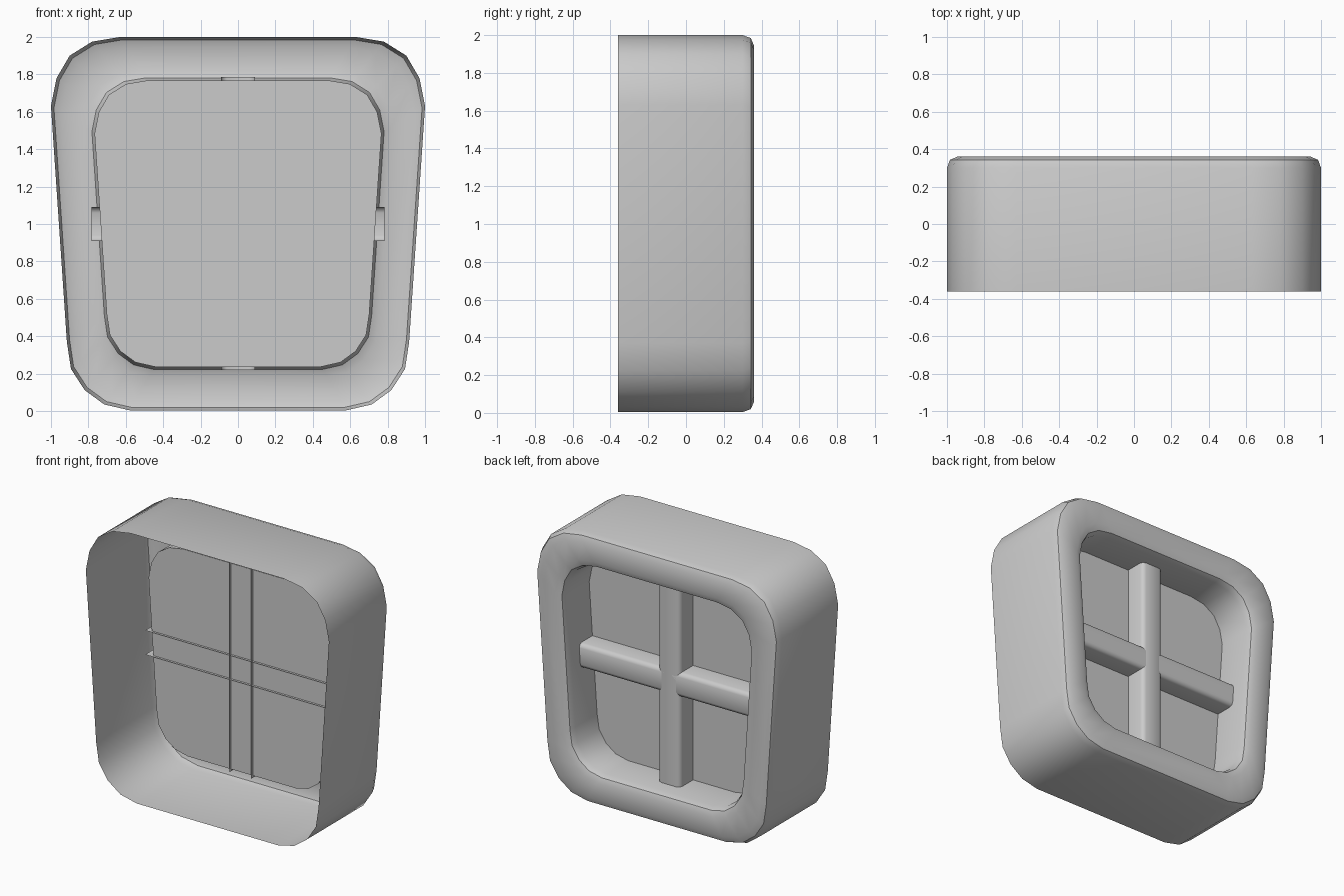
import bpy, bmesh

if "Cube" in bpy.data.objects:
    bpy.data.objects.remove(bpy.data.objects["Cube"])

CZ = 1.003  # height the outline is scaled about

# Right half of the tapered, rounded window outline (x, z), top to bottom
HALF = [(.63, 2), (.78, 1.975), (.90, 1.90), (.97, 1.78), (1, 1.63),
        (.915, .37), (.893, .225), (.82, .112), (.715, .035), (.58, .004)]
OUTLINE = HALF + [(-x, z) for x, z in reversed(HALF)]


def ring(bm, s, y):
    return [bm.verts.new((x * s, y, CZ + (z - CZ) * s)) for x, z in OUTLINE]


def finish(name, bm, angle=0.8, recalc=False):
    if recalc:
        bmesh.ops.recalc_face_normals(bm, faces=bm.faces)
    me = bpy.data.meshes.new(name)
    bm.to_mesh(me)
    bm.free()
    ob = bpy.data.objects.new(name, me)
    bpy.context.collection.objects.link(ob)
    bpy.ops.object.select_all(action='DESELECT')
    ob.select_set(True)
    bpy.context.view_layer.objects.active = ob
    bpy.ops.object.shade_smooth_by_angle(angle=angle)
    return ob


# Frame: open shell with rounded outer and inner rims at the back
bm = bmesh.new()
section = [(1, -.36), (1, .30), (.984, .343), (.945, .36),
           (.82, .36), (.781, .343), (.765, .30), (.765, .045)]
rings = [ring(bm, s, y) for s, y in section]
n = len(OUTLINE)
for a, b in zip(rings, rings[1:]):
    for i in range(n):
        j = (i + 1) % n
        bm.faces.new((a[i], b[i], b[j], a[j]))
frame = finish("window_frame", bm)
# point the shell's normals outwards
me = frame.data
if max(me.polygons, key=lambda p: p.center.z).normal.z < 0:
    me.flip_normals()

# Pane: flat sheet closing the recess
bm = bmesh.new()
bm.faces.new(ring(bm, .767, .045))
pane = finish("window_pane", bm)
if pane.data.polygons[0].normal.y < 0:
    pane.data.flip_normals()

# Glazing bars: open channels with chamfered back edges
BAR = [(-.09, .027), (-.09, .172), (-.081, .193), (-.06, .202),
       (.06, .202), (.081, .193), (.09, .172), (.09, .027)]


def glazing_bar(name, vertical):
    bm = bmesh.new()
    ends = []
    for t in (-.783, .783):
        ends.append([bm.verts.new((u, y, CZ + t) if vertical else (t, y, 1 + u))
                     for u, y in BAR])
    for i in range(len(BAR) - 1):
        quad = [ends[0][i], ends[0][i + 1], ends[1][i + 1], ends[1][i]]
        f = bm.faces.new(quad)
        f.normal_update()
        # face away from the channel's centre line
        c = f.calc_center_median()
        u = c.x if vertical else c.z - 1
        nu = f.normal.x if vertical else f.normal.z
        if nu * u + f.normal.y * (c.y - .05) < 0:
            f.normal_flip()
    finish(name, bm)


glazing_bar("vertical_bar", True)
glazing_bar("horizontal_bar", False)
